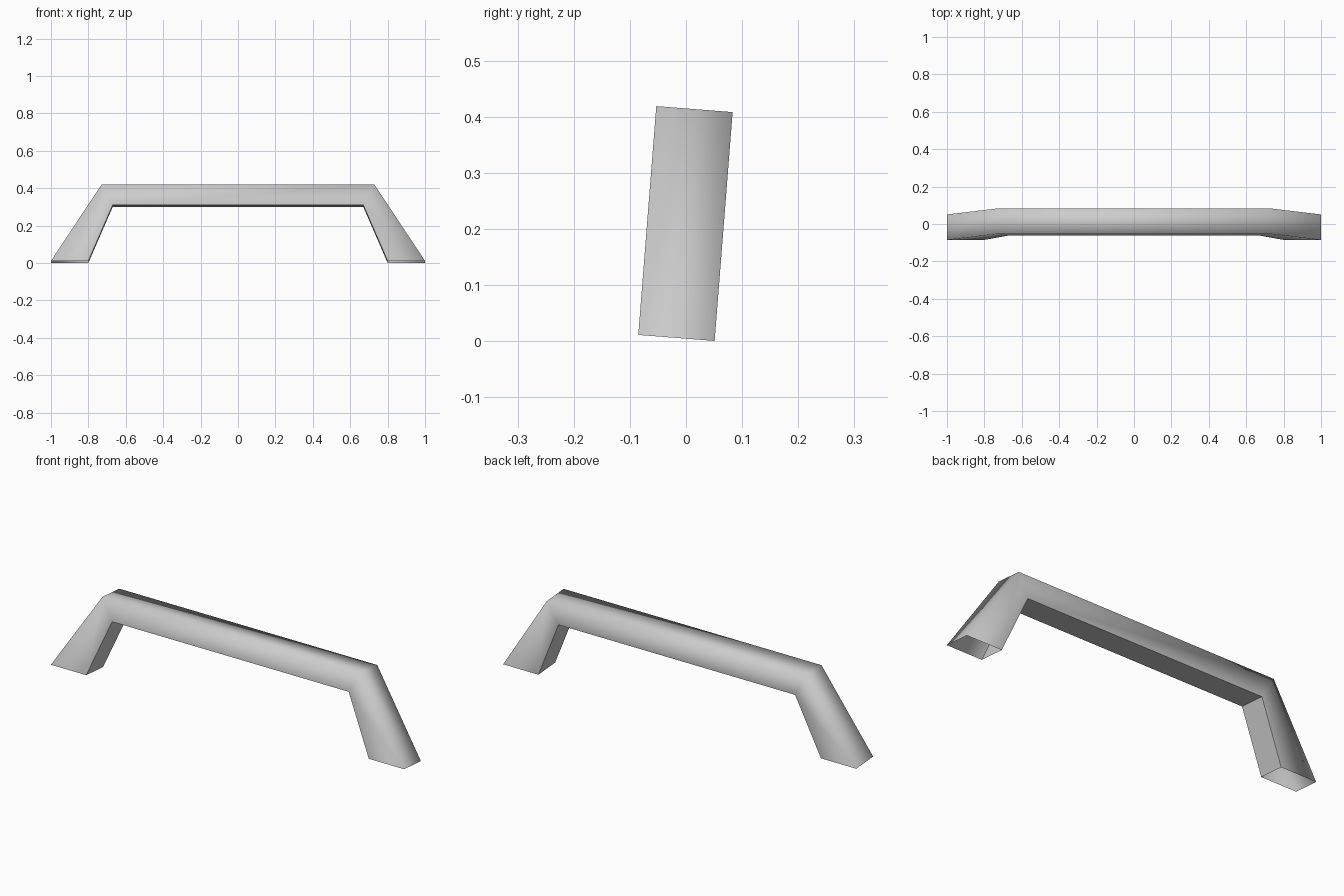
import bpy
import bmesh
from math import radians
from mathutils import Matrix

cube = bpy.data.objects.get("Cube")
if cube:
    bpy.data.objects.remove(cube, do_unlink=True)

# Grey finish
grey = bpy.data.materials.new("light grey")
grey.use_nodes = True
colour = (0.6, 0.6, 0.6, 1)
grey.diffuse_color = colour
grey.node_tree.nodes["Principled BSDF"].inputs["Base Color"].default_value = colour

# Outer and inner (x, height) of each station, foot to foot
DEPTH = 0.1365
half = [((1.0, 0.0), (0.80, 0.0)), ((0.73, 0.409), (0.67, 0.30))]
stations = [tuple((-x, h) for x, h in s) for s in half] + half[::-1]

# Square tube swept through the stations, open at the feet
bm = bmesh.new()
rings = []
for outer, inner in stations:
    corners = [(outer, -1), (outer, 1), (inner, 1), (inner, -1)]
    rings.append([bm.verts.new((x, side * DEPTH / 2, h)) for (x, h), side in corners])
for a, b in zip(rings, rings[1:]):
    for i in range(4):
        j = (i + 1) % 4
        face = bm.faces.new((a[i], b[i], b[j], a[j]))
        face.smooth = i != 2  # the inner side stays flat and crisp

# Lean the whole handle back
bm.transform(Matrix.Translation((0, -0.017, 0.006)) @ Matrix.Rotation(radians(-4.5), 4, "X"))
bmesh.ops.recalc_face_normals(bm, faces=bm.faces)

mesh = bpy.data.meshes.new("handle")
bm.to_mesh(mesh)
bm.free()
mesh.materials.append(grey)
handle = bpy.data.objects.new("handle", mesh)
bpy.context.collection.objects.link(handle)
